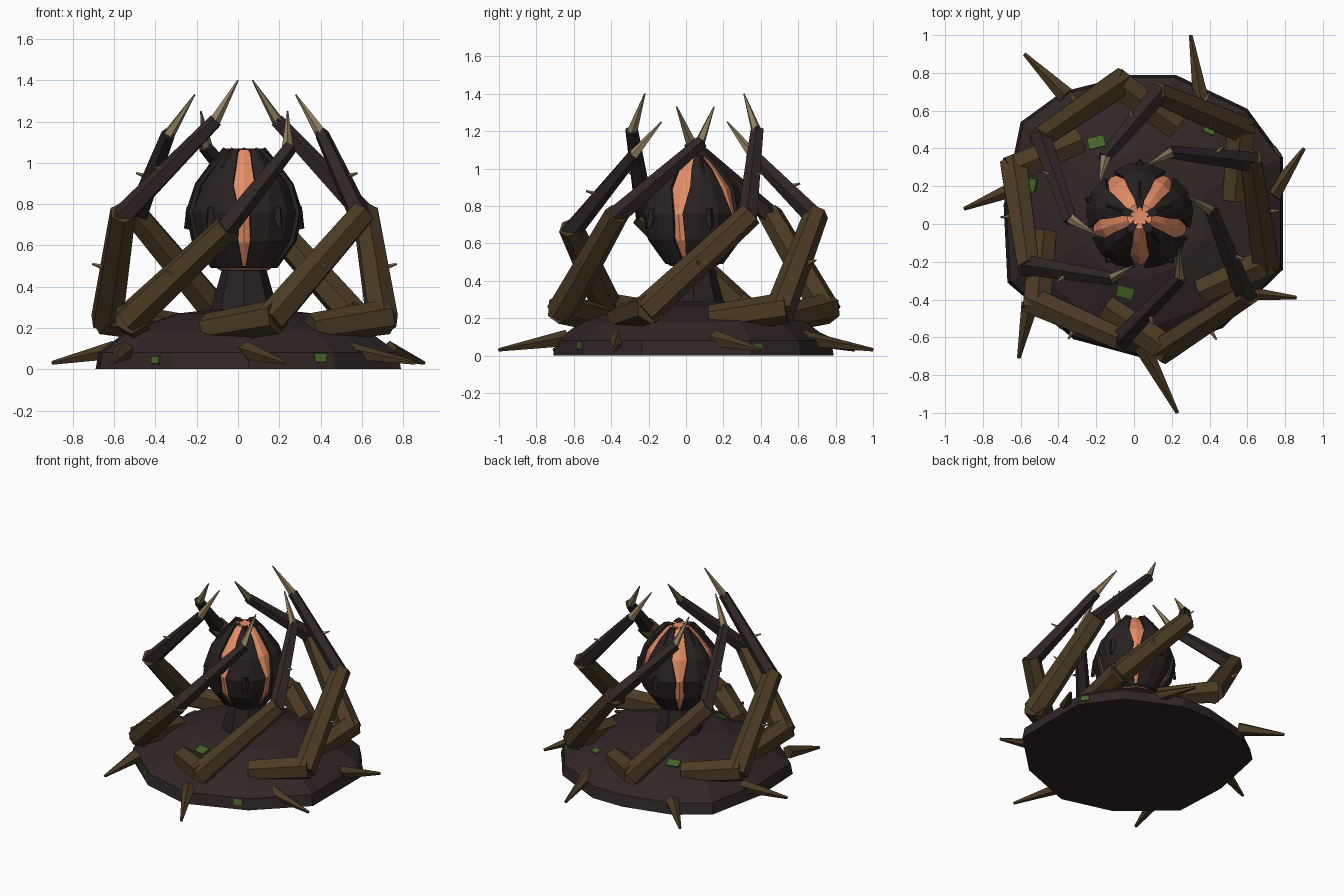
import bpy, bmesh, math
from mathutils import Vector, Matrix
from mathutils.bvhtree import BVHTree

old = bpy.data.objects.get("Cube")
if old:
    bpy.data.objects.remove(old)


def material(name, rgb):
    m = bpy.data.materials.new(name)
    m.use_nodes = True
    m.diffuse_color = (*rgb, 1)
    m.node_tree.nodes["Principled BSDF"].inputs["Base Color"].default_value = (*rgb, 1)
    return m


SOIL = material("dark soil", (.03, .019, .019))
SHELL = material("dark shell", (.022, .015, .015))
BARK = material("brown bark", (.07, .043, .017))
GLOW = material("orange flesh", (.82, .28, .14))
HORN = material("tan horn", (.27, .21, .11))
MOSS = material("green moss", (.06, .13, .02))
CENTRE = Vector((.03, .04, 0))


def finish(name, bm, mat):
    bmesh.ops.recalc_face_normals(bm, faces=bm.faces)
    mesh = bpy.data.meshes.new(name)
    bm.to_mesh(mesh)
    bm.free()
    mesh.materials.append(mat)
    ob = bpy.data.objects.new(name, mesh)
    bpy.context.collection.objects.link(ob)
    return ob


def taper(name, a, b, r1, r2, mat, sides=6, extend=0):
    """Tapered prism running from a to b, overshooting both ends by extend."""
    a, b = Vector(a), Vector(b)
    d = (b - a).normalized()
    a, b = a - d * extend, b + d * extend
    bm = bmesh.new()
    bmesh.ops.create_cone(bm, cap_ends=True, segments=sides, radius1=r1, radius2=r2,
                          depth=(b - a).length)
    turn = d.to_track_quat('Z', 'Y').to_matrix().to_4x4()
    bm.transform(Matrix.Translation((a + b) / 2) @ turn)
    return finish(name, bm, mat)


def loft(bm, rows, closed=True):
    """Quads between successive rows of points."""
    vs = [[bm.verts.new(p) for p in row] for row in rows]
    n = len(vs[0])
    for low, high in zip(vs, vs[1:]):
        for i in range(n if closed else n - 1):
            j = (i + 1) % n
            bm.faces.new((low[i], low[j], high[j], high[i]))
    return vs


def polar(angle, r, z):
    return CENTRE + Vector((r * math.cos(angle), r * math.sin(angle), z))


# Mound with an uneven outline
outline = [(.22, .79), (-.02, .79), (-.38, .7), (-.6, .54), (-.69, .1), (-.67, -.31),
           (-.32, -.61), (.05, -.71), (.47, -.55), (.79, -.24), (.79, .35), (.6, .61)]
steps = [(1, 0), (.98, .08), (.8, .18), (.45, .27), (.2, .29)]
bm = bmesh.new()
rows = loft(bm, [[(CENTRE.x + (x - CENTRE.x) * s, CENTRE.y + (y - CENTRE.y) * s, z)
                  for x, y in outline] for s, z in steps])
bm.faces.new(rows[0])
bm.faces.new(rows[-1])
bmesh.ops.recalc_face_normals(bm, faces=bm.faces)
ground = BVHTree.FromBMesh(bm)
finish("mound", bm, SOIL)

# Moss plates lying on the mound
for x, y, z, size in [(-.2, .44, .26, .09), (-.05, -.37, .27, .09), (-.56, .21, .2, .07),
                      (.41, -.6, .06, .06), (.78, .4, .05, .06), (-.42, -.56, .05, .05),
                      (.4, .5, .2, .06)]:
    spot, normal, _, _ = ground.find_nearest(Vector((x, y, z)))
    bm = bmesh.new()
    bmesh.ops.create_cube(bm, size=1)
    bm.transform(Matrix.Translation(spot + normal * .004)
                 @ normal.to_track_quat('Z', 'Y').to_matrix().to_4x4()
                 @ Matrix.Diagonal((size, size * .7, .009, 1)))
    finish("moss_patch", bm, MOSS)

# Ground thorns: base xy, tip xy
for bx, by, tx, ty in [(-.36, .68, -.58, .9), (.36, .62, .3, 1), (.73, .15, .9, .4),
                       (.52, -.36, .86, -.39), (.04, -.64, .23, -1),
                       (-.55, -.42, -.61, -.71), (-.6, .2, -.9, .08)]:
    taper("ground_thorn", (bx, by, .09), (tx, ty, .03), .048, .01, BARK, 5)

# Limbs: low joint angle, elbow, wrist, claw tip
limbs = [(-140, (-.07, -.61, .67), (.24, -.29, 1.06), (.24, -.13, 1.25)),
         (-79, (.59, -.38, .74), (.41, .07, 1.13), (.28, .15, 1.33)),
         (-20, (.62, .33, .74), (.2, .38, 1.19), (.07, .31, 1.4)),
         (41, (.13, .69, .74), (-.15, .36, 1.07), (-.18, .22, 1.25)),
         (99, (-.49, .46, .74), (-.34, .03, 1.13), (-.21, -.05, 1.33)),
         (159, (-.56, -.22, .74), (-.12, -.29, 1.19), (0, -.22, 1.4))]
for deg, elbow, wrist, tip in limbs:
    start = polar(math.radians(deg - 28), .52, .2)
    joint = polar(math.radians(deg), .71, .25)
    taper("limb_root", start, joint, .075, .085, BARK, 6, .03)
    taper("limb_lower", joint, elbow, .082, .066, BARK, 6, .025)
    taper("limb_upper", elbow, wrist, .056, .036, SOIL, 5, .02)
    taper("limb_claw", wrist, tip, .03, .004, HORN, 5)
    # Small barbs halfway along each limb section
    for a, b, r in ((joint, elbow, .06), (elbow, wrist, .035)):
        mid = (Vector(a) + Vector(b)) / 2
        out = (mid - CENTRE) * Vector((1, 1, 0))
        out.normalize()
        mid += out * r
        taper("limb_barb", mid, mid + out * .05 + Vector((0, 0, .015)), .012, .005, HORN, 4)

# Stem
taper("stem", CENTRE + Vector((0, 0, .26)), CENTRE + Vector((0, 0, .51)), .17, .1, SHELL, 8)

# Bulb: height, radius, half width of the slit between petals
profile = [(.49, .15, .008), (.62, .245, .032), (.76, .275, .027), (.9, .23, .054),
           (1.0, .155, .038), (1.07, .085, .03), (1.065, .035, .008)]
bm = bmesh.new()
rows = loft(bm, [[polar(math.radians(-90 + 36 * i), max(r - .018, .02), z - .006)
                  for i in range(10)] for z, r, _ in profile])
bm.faces.new(rows[0])
bm.faces.new(rows[-1])
finish("bulb_core", bm, GLOW)
taper("bulb_base", CENTRE + Vector((0, 0, .478)), CENTRE + Vector((0, 0, .5)),
      .12, .155, SHELL, 10)

STEP = math.tau / 5
for k in range(5):
    first = -math.pi / 2 + k * STEP
    bm = bmesh.new()
    rows = []
    for z, r, gap in profile:
        g = math.asin(gap / r)
        rows.append([polar(first + g + (STEP - 2 * g) * t, r + .012 * (0 < t < 1), z)
                     for t in (0, .33, .67, 1)])
    loft(bm, rows, closed=False)
    petal = finish("bulb_petal", bm, SHELL)
    solid = petal.modifiers.new("thickness", 'SOLIDIFY')
    solid.thickness = .02
    solid.offset = -1
    # Hooks on the petal belly and crown
    mid = first + STEP / 2
    taper("petal_hook", polar(mid, .265, .78), polar(mid, .295, .68), .03, .012, SHELL, 4)
    taper("crown_hook", polar(mid, .17, .97), polar(mid, .1, 1.07), .022, .008, SHELL, 4)
